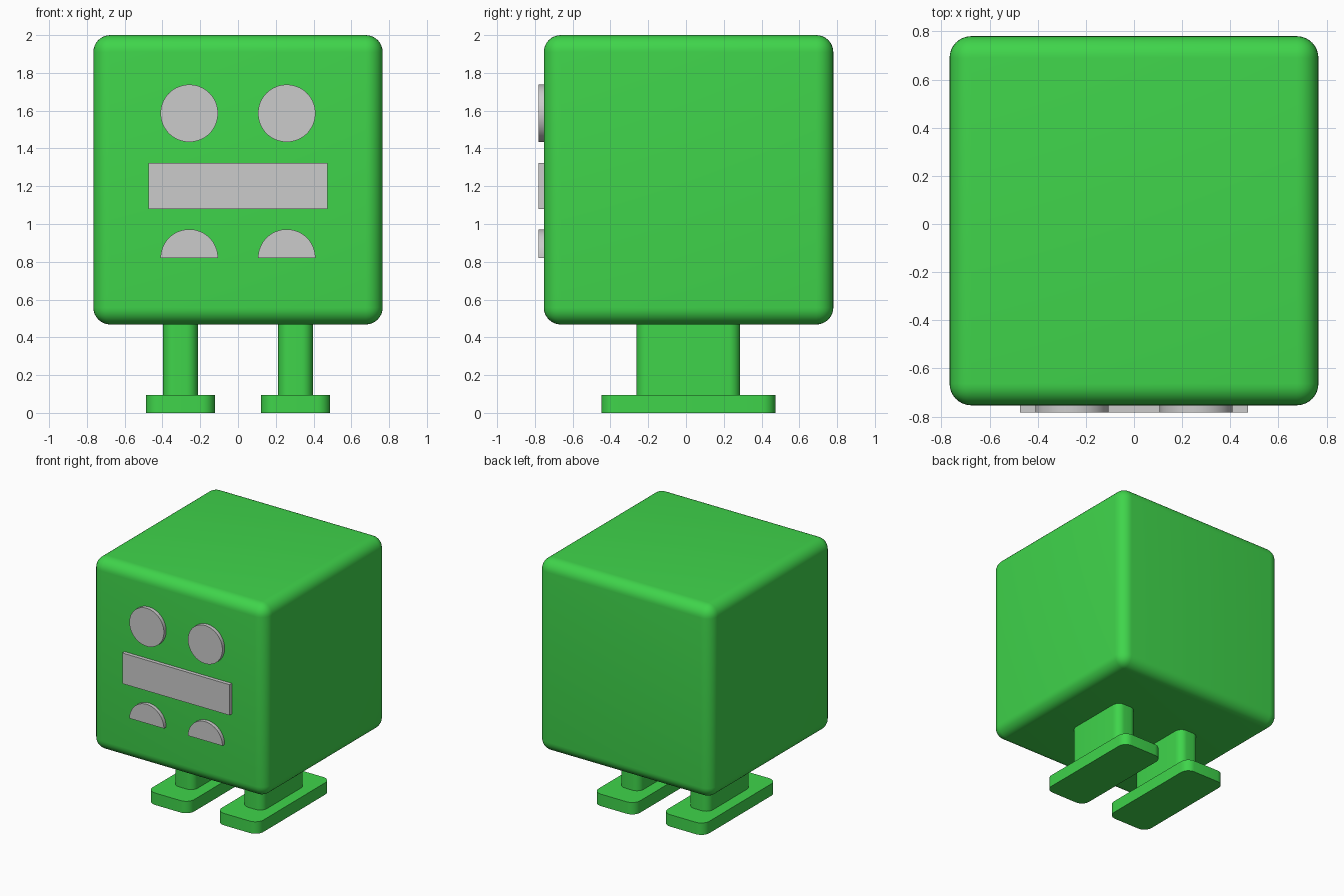
import bpy, bmesh, math

if "Cube" in bpy.data.objects:
    bpy.data.objects.remove(bpy.data.objects["Cube"])

green = bpy.data.materials.new("green")
green.diffuse_color = (0.05, 0.66, 0.07, 1)
green.use_nodes = True
green.node_tree.nodes["Principled BSDF"].inputs["Base Color"].default_value = green.diffuse_color


def finish(name, bm, material=None):
    bmesh.ops.recalc_face_normals(bm, faces=bm.faces)
    mesh = bpy.data.meshes.new(name)
    bm.to_mesh(mesh)
    bm.free()
    obj = bpy.data.objects.new(name, mesh)
    bpy.context.collection.objects.link(obj)
    if material:
        mesh.materials.append(material)
    bpy.ops.object.select_all(action='DESELECT')
    obj.select_set(True)
    bpy.context.view_layer.objects.active = obj
    bpy.ops.object.shade_smooth_by_angle(angle=math.radians(30))
    return obj


def box(name, lo, hi, radius=0, material=None, upright_only=False):
    """Box between two corners, with all or only the upright edges rounded."""
    bm = bmesh.new()
    bmesh.ops.create_cube(bm, size=1)
    for v in bm.verts:
        v.co = [(a + b) / 2 + c * (b - a) for a, b, c in zip(lo, hi, v.co)]
    if radius:
        edges = [e for e in bm.edges if not upright_only
                 or abs(e.verts[0].co.z - e.verts[1].co.z) > 1e-4]
        bmesh.ops.bevel(bm, geom=edges, offset=radius, offset_type='OFFSET',
                        segments=8, profile=0.5, affect='EDGES', clamp_overlap=True)
    return finish(name, bm, material)


def disc(name, x, z, radius, sweep, count):
    """Round or half-round plate standing off the front face."""
    bm = bmesh.new()
    full = sweep > 6
    angles = [sweep * i / count for i in range(count if full else count + 1)]
    face = bm.faces.new([bm.verts.new((x + radius * math.cos(a), BACK,
                                       z + radius * math.sin(a))) for a in angles])
    new = bmesh.ops.extrude_face_region(bm, geom=[face], use_keep_orig=True)["geom"]
    for v in new:
        if isinstance(v, bmesh.types.BMVert):
            v.co.y = FRONT
    return finish(name, bm)


FRONT, BACK = -0.782, -0.75

# Body
box("body", (-0.766, -0.753, 0.468), (0.766, 0.78, 2.0), 0.09, green)

# Face plates
box("mouth_bar", (-0.473, FRONT, 1.08), (0.473, BACK, 1.324))
for side, s in (("left", -1), ("right", 1)):
    disc(side + "_eye", s * 0.258, 1.586, 0.152, math.tau, 64)
    disc(side + "_half_disc", s * 0.258, 0.82, 0.152, math.pi, 32)

    # Leg and foot
    x = s * 0.305
    box(side + "_leg", (x - 0.092, -0.262, 0.093), (x + 0.092, 0.287, 0.47),
        0.06, green, True)
    box(side + "_foot", (x - 0.183, -0.448, 0), (x + 0.183, 0.473, 0.095),
        0.07, green, True)
